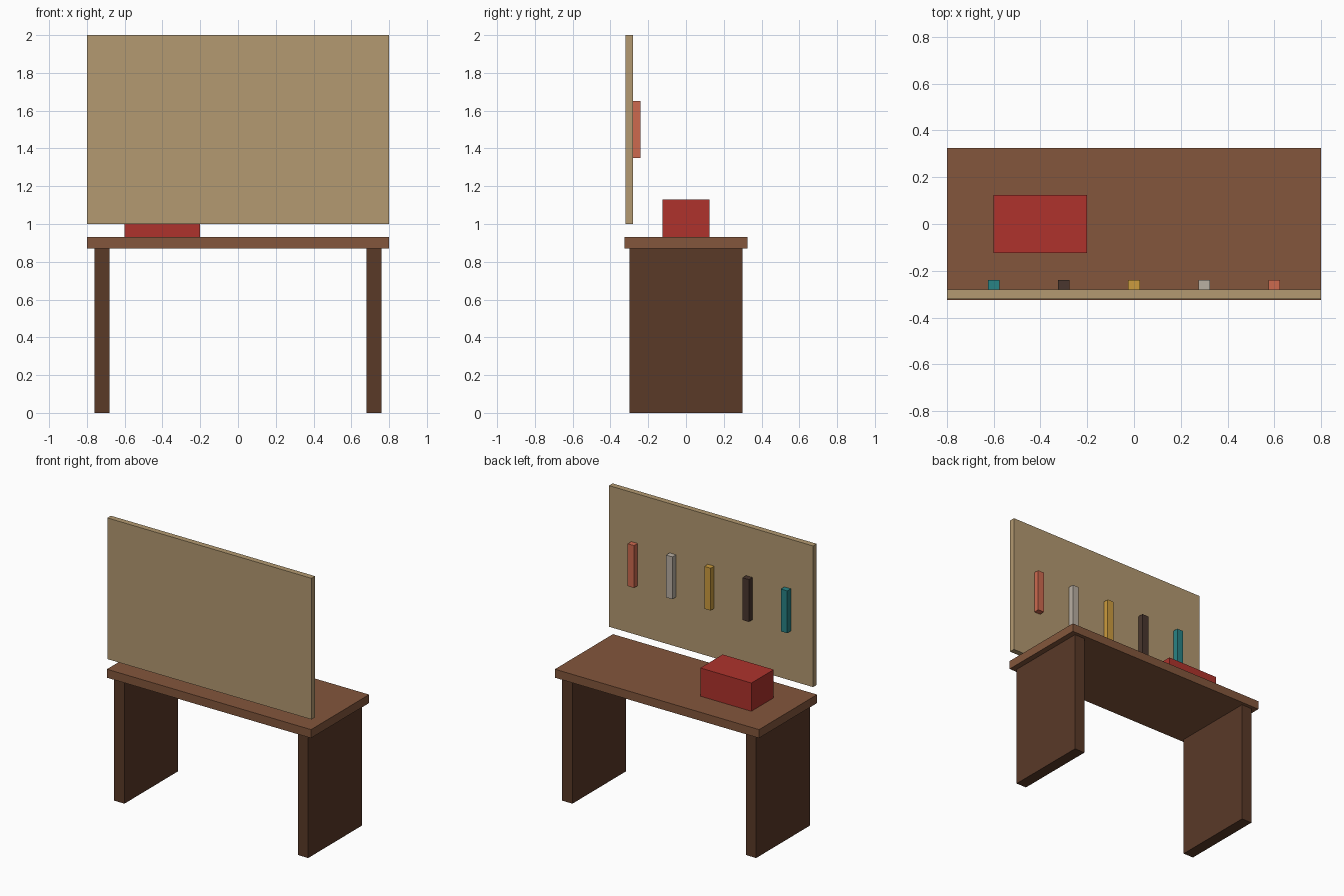
import bpy

if "Cube" in bpy.data.objects:
    bpy.data.objects.remove(bpy.data.objects["Cube"])


def material(name, rgb):
    # display colour (0-255) to linear diffuse colour
    mat = bpy.data.materials.new(name)
    mat.diffuse_color = [(c / 255) ** 2.2 for c in rgb] + [1.0]
    mat.use_nodes = True
    mat.node_tree.nodes["Principled BSDF"].inputs["Base Color"].default_value = mat.diffuse_color
    return mat


def box(name, x, y, z, mat):
    # box from (min, max) ranges on each axis
    ranges = (x, y, z)
    bpy.ops.mesh.primitive_cube_add(size=1, location=[(a + b) / 2 for a, b in ranges])
    obj = bpy.context.object
    obj.name = name
    obj.scale = [b - a for a, b in ranges]
    bpy.ops.object.transform_apply(location=False, rotation=False, scale=True)
    obj.data.materials.append(mat)
    return obj


# Bench: top and two slab legs
wood = material("bench_wood", (130, 87, 62))
dark_wood = material("dark_wood", (90, 60, 44))
box("bench_top", (-0.8, 0.8), (-0.325, 0.325), (0.87, 0.93), wood)
for side, x in (("left", (-0.76, -0.68)), ("right", (0.68, 0.76))):
    box(side + "_leg", x, (-0.3, 0.3), (0, 0.87), dark_wood)

# Pegboard floating above the bench edge
box("pegboard", (-0.8, 0.8), (-0.32, -0.28), (1.0, 2.0), material("board_tan", (178, 152, 112)))

# Hanging tools on the inner face of the board
tools = [("teal", (45, 130, 132)), ("black", (75, 57, 50)), ("yellow", (203, 155, 65)),
         ("grey", (184, 174, 162)), ("coral", (204, 105, 80))]
for i, (name, rgb) in enumerate(tools):
    x = -0.6 + 0.3 * i
    box(name + "_tool", (x - 0.025, x + 0.025), (-0.28, -0.24), (1.35, 1.65),
        material(name, rgb))

# Toolbox
box("toolbox", (-0.6, -0.2), (-0.125, 0.125), (0.93, 1.13), material("toolbox_red", (173, 54, 48)))
